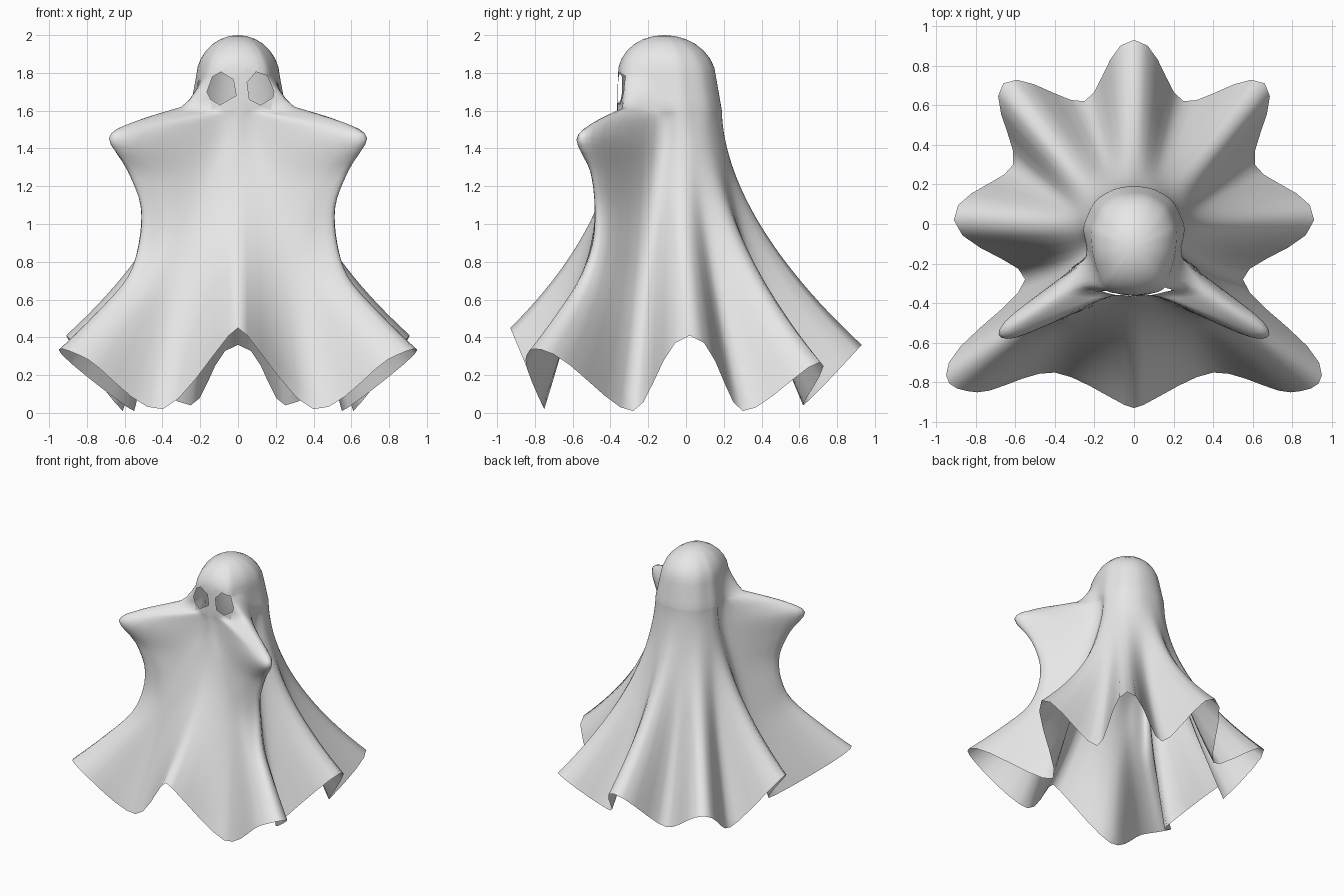
import bpy
import bmesh
import math
from mathutils import Vector

if "Cube" in bpy.data.objects:
    bpy.data.objects.remove(bpy.data.objects["Cube"])

# One plain cloth colour
cloth = bpy.data.materials.new("cloth_grey")
cloth.use_nodes = True
cloth.diffuse_color = (0.8, 0.8, 0.8, 1)
cloth.node_tree.nodes["Principled BSDF"].inputs["Base Color"].default_value = (0.8, 0.8, 0.8, 1)

NECK_Z, DOME_Z, TOP_Z = 1.6, 1.78, 2.0
DOME_WIDTH, DOME_DEPTH = .87, .935
CENTRE_Y, CROWN_Y = -.085, -.115
DOME_ROWS, NECK_ROWS, DRAPE_ROWS = 7, 3, 32
SUBDIV = 5
SOFT = 0.47

# Folds from front to back on one side: neck xy, hem xyz, flare in x and y, roundness at hem
FOLDS = [
    ((0, -.365), (0, -.93, .45), 2, 2.05, .2),          # front ridge
    ((.085, -.36), (.4, -.75, .02), .7, 1.25, SOFT),    # front trough
    ((.15, -.345), (.79, -.85, .28), 2, 2, SOFT),       # arm front
    ((.195, -.3), (.935, -.7, .31), 2, 2, .68),         # arm ridge
    ((.24, -.16), (.55, -.28, .01), 1.4, 1, .4),        # trough behind the arm
    ((.255, -.03), (.91, .02, .41), 2, 2, .75),         # side ridge
    ((.235, .04), (.61, .3, .01), 1.4, 1.4, .4),        # side trough
    ((.19, .12), (.66, .71, .27), 1.9, 1.9, .75),       # back corner ridge
    ((.1, .175), (.25, .62, .04), 1.5, 1.5, .4),        # back trough
    ((0, .19), (0, .93, .36), 1.8, 1.8, .8),            # back ridge
]
# The two arm folds follow their own paths
PATHS = {
    2: [Vector(p) for p in (
        (.15, -.345, 1.6), (.44, -.49, 1.525), (.6, -.575, 1.44),
        (.48, -.5, 1.27), (.4, -.48, 1.09), (.41, -.5, .89),
        (.48, -.575, .69), (.63, -.7, .49), (.79, -.85, .28))],
    3: [Vector(p) for p in (
        (.3, -.315, 1.62), (.55, -.455, 1.54), (.655, -.495, 1.455),
        (.575, -.465, 1.28), (.515, -.45, 1.09), (.525, -.455, .9),
        (.585, -.5, .71), (.735, -.585, .52), (.935, -.7, .31))],
}


def spline(a, b, c, d, u, soft_b=SOFT, soft_c=SOFT):
    """Point between b and c on a smooth curve through all four."""
    m, n = (c - a) * soft_b, (d - b) * soft_c
    u2, u3 = u * u, u * u * u
    return (b * (2 * u3 - 3 * u2 + 1) + m * (u3 - 2 * u2 + u)
            + c * (3 * u2 - 2 * u3) + n * (u3 - u2))


def along(path, s):
    """Point at fraction s of an open path."""
    last = len(path) - 1
    i = min(int(s * last), last - 1)
    a, d = path[max(i - 1, 0)], path[min(i + 2, last)]
    return spline(a, path[i], path[i + 1], d, s * last - i)


def head_point(index, width, depth, z):
    neck = FOLDS[index][0]
    rise = (z - NECK_Z) / (TOP_Z - NECK_Z)
    middle = Vector((0, CENTRE_Y + (CROWN_Y - CENTRE_Y) * rise, z))
    rim = Vector((neck[0], neck[1] - CENTRE_Y, 0))
    if z > DOME_Z:                                  # face rounds off towards the crown
        oval = rim / math.hypot(rim.x / .25, rim.y / .28)
        rim = rim.lerp(oval, (z - DOME_Z) / (TOP_Z - DOME_Z))
    point = middle + Vector((rim.x * width, rim.y * depth, 0))
    if index in PATHS and z < DOME_Z:               # shoulder swells into the arm
        blend = ((DOME_Z - z) / (DOME_Z - NECK_Z)) ** 1.3
        point.xy = point.xy.lerp(PATHS[index][0].xy, blend)
    return point


def fold_column(index):
    """All points of one fold, from just under the crown to the hem."""
    neck, hem, flare_x, flare_y, _ = FOLDS[index]
    points = []
    for i in range(1, DOME_ROWS + 1):
        a = math.pi / 2 * (1 - i / DOME_ROWS)
        points.append(head_point(index, DOME_WIDTH * math.cos(a), DOME_DEPTH * math.cos(a),
                                 DOME_Z + (TOP_Z - DOME_Z) * math.sin(a)))
    for i in range(1, NECK_ROWS):
        f = i / NECK_ROWS
        points.append(head_point(index, DOME_WIDTH + (1 - DOME_WIDTH) * f,
                                 DOME_DEPTH + (1 - DOME_DEPTH) * f,
                                 DOME_Z + (NECK_Z - DOME_Z) * f))
    for i in range(DRAPE_ROWS + 1):
        s = i / DRAPE_ROWS
        t = s ** 1.5
        if index in PATHS:
            points.append(along(PATHS[index], s))
        else:
            points.append(Vector((neck[0] + (hem[0] - neck[0]) * t ** flare_x,
                                  neck[1] + (hem[1] - neck[1]) * t ** flare_y,
                                  NECK_Z + (hem[2] - NECK_Z) * t)))
    return points


# Mirror the half set of folds into a closed ring
half = [fold_column(i) for i in range(len(FOLDS))]
mirrored = [[Vector((-p.x, p.y, p.z)) for p in col] for col in half[-2:0:-1]]
ring = half + mirrored
roundness = [fold[-1] for fold in FOLDS]
roundness += roundness[-2:0:-1]
count = len(ring)

# Draped sheet: folds grow rounder towards the hem
bm = bmesh.new()
rows = []
height = len(half[0])
for r in range(height):
    drop = max(0, r - height + DRAPE_ROWS + 1) / DRAPE_ROWS
    soft = [SOFT + (value - SOFT) * drop for value in roundness]
    row = []
    for c in range(count):
        a, b, d, e = (ring[(c + k) % count][r] for k in (-1, 0, 1, 2))
        for k in range(SUBDIV):
            p = spline(a, b, d, e, k / SUBDIV, soft[c], soft[(c + 1) % count])
            p.z = max(p.z, 0)
            row.append(bm.verts.new(p))
    rows.append(row)
crown = bm.verts.new((0, CROWN_Y, TOP_Z))
total = len(rows[0])
for j in range(total):
    n = (j + 1) % total
    bm.faces.new((crown, rows[0][j], rows[0][n]))
    for upper, lower in zip(rows, rows[1:]):
        bm.faces.new((upper[j], lower[j], lower[n], upper[n]))

# Eye holes, as clockwise outlines in x and z
RIGHT_EYE = [(-.164, 1.7), (-.135, 1.78), (-.09, 1.805), (-.025, 1.765),
             (-.01, 1.68), (-.095, 1.63), (-.145, 1.66)]
LEFT_EYE = [(.048, 1.75), (.095, 1.805), (.155, 1.785),
            (.19, 1.7), (.185, 1.67), (.12, 1.63), (.06, 1.66)]


def cut_eye(outline):
    edges = []
    for (x, z), (x2, z2) in zip(outline, outline[1:] + outline[:1]):
        edges.append((Vector((x, 0, z)), Vector((z - z2, 0, x2 - x)).normalized()))
    xs, zs = [p[0] for p in outline], [p[1] for p in outline]

    def near(face):
        pts = [v.co for v in face.verts]
        return (max(p.y for p in pts) < -.1
                and max(p.x for p in pts) > min(xs) and min(p.x for p in pts) < max(xs)
                and max(p.z for p in pts) > min(zs) and min(p.z for p in pts) < max(zs))

    for origin, normal in edges:
        faces = [f for f in bm.faces if near(f)]
        geom = set(faces)
        for f in faces:
            geom.update(f.edges)
            geom.update(f.verts)
        bmesh.ops.bisect_plane(bm, geom=list(geom), dist=1e-5,
                               plane_co=origin, plane_no=normal)
    hole = [f for f in bm.faces if near(f)
            and all((f.calc_center_median() - o).dot(n) < 0 for o, n in edges)]
    bmesh.ops.delete(bm, geom=hole, context='FACES')


cut_eye(RIGHT_EYE)
cut_eye(LEFT_EYE)

bmesh.ops.recalc_face_normals(bm, faces=bm.faces[:])
mesh = bpy.data.meshes.new("ghost_sheet")
for face in bm.faces:
    face.smooth = True
bm.to_mesh(mesh)
bm.free()
mesh.materials.append(cloth)
sheet = bpy.data.objects.new("ghost_sheet", mesh)
bpy.context.collection.objects.link(sheet)
